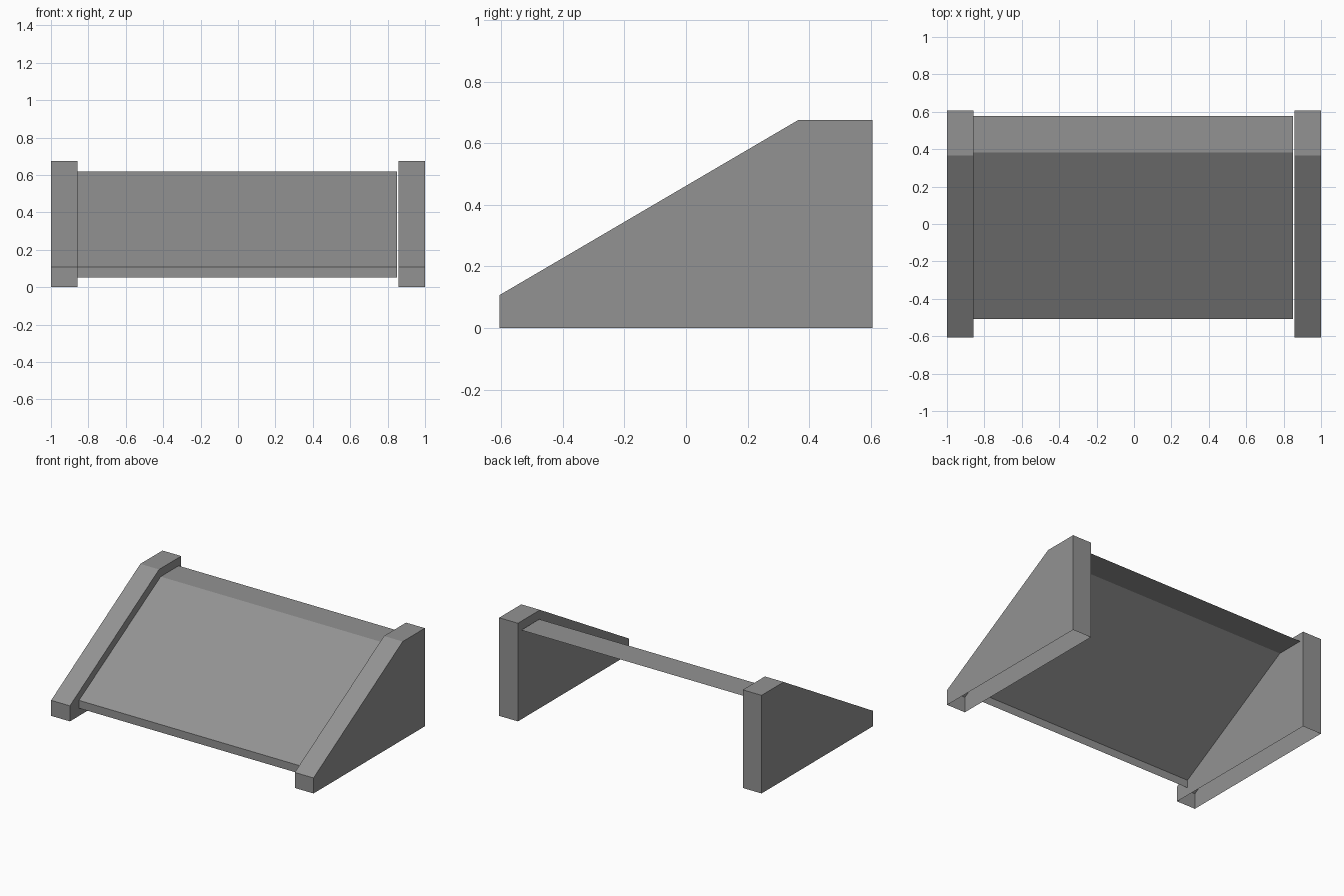
import bpy
import bmesh

default = bpy.data.objects.get("Cube")
if default:
    bpy.data.objects.remove(default, do_unlink=True)

# Single grey for every part
grey = bpy.data.materials.new("mid_grey")
grey.use_nodes = True
colour = (0.29, 0.29, 0.29, 1.0)
grey.diffuse_color = colour
grey.node_tree.nodes["Principled BSDF"].inputs["Base Color"].default_value = colour


def sweep_profile(name, profile, x0, x1, capped):
    """Sweep a (y, z) profile from x0 to x1, with optional side faces."""
    bm = bmesh.new()
    near = [bm.verts.new((x0, y, z)) for y, z in profile]
    far = [bm.verts.new((x1, y, z)) for y, z in profile]
    for i in range(len(profile) - 1):
        bm.faces.new((near[i], far[i], far[i + 1], near[i + 1]))
    if capped:
        bm.faces.new(near)
        bm.faces.new(far[::-1])
    mesh = bpy.data.meshes.new(name)
    bm.to_mesh(mesh)
    bm.free()
    mesh.materials.append(grey)
    obj = bpy.data.objects.new(name, mesh)
    bpy.context.collection.objects.link(obj)
    return obj


# Wedge-shaped end supports, hollow and open underneath
INNER, OUTER = 0.857, 1.0
support = [(-0.606, 0), (-0.606, 0.107), (0.365, 0.676), (0.606, 0.676), (0.606, 0)]
sweep_profile("left_support", support, INNER, OUTER, True)
sweep_profile("right_support", support, -OUTER, -INNER, True)

# Thin sloping panel with a front lip and a flat top shelf
panel = [(-0.507, 0.053), (-0.507, 0.107), (0.382, 0.62), (0.578, 0.62)]
sweep_profile("sloping_panel", panel, -INNER, 0.851, False)
